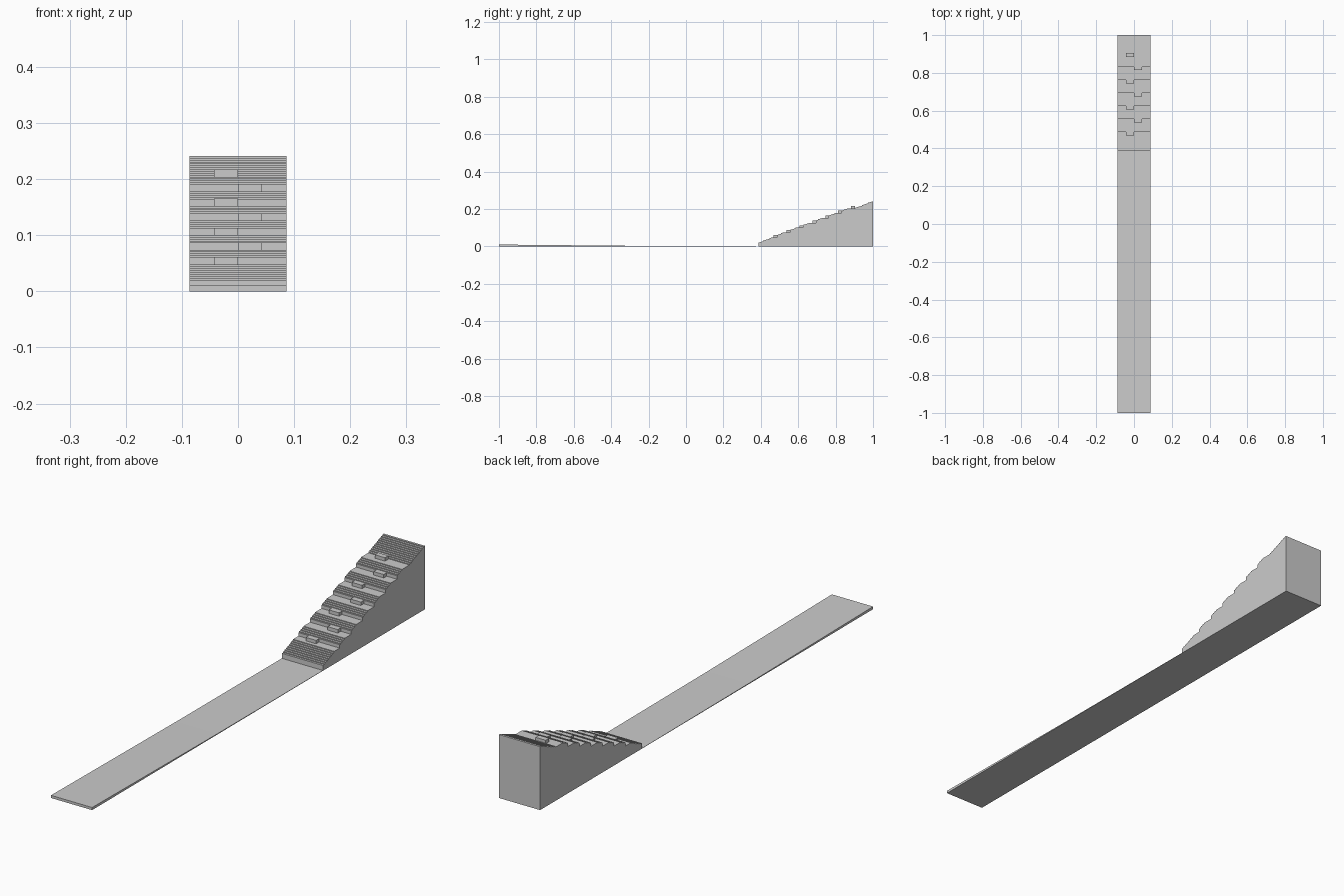
import bpy, bmesh

if "Cube" in bpy.data.objects:
    bpy.data.objects.remove(bpy.data.objects["Cube"])

HALF = 0.0865      # half width of everything
PITCH_Y, PITCH_Z = 0.069, 0.026
RUN_Y, RISE = 0.0087, 0.0033   # one fine step
FIRST_Y, FIRST_Z = 0.487, 0.048  # first tall riser


def extrude_profile(name, pts, x0, x1):
    """Side profile (y, z) extruded along x."""
    bm = bmesh.new()
    face = bm.faces.new([bm.verts.new((x0, y, z)) for y, z in pts])
    ext = bmesh.ops.extrude_face_region(bm, geom=[face])
    moved = [v for v in ext["geom"] if isinstance(v, bmesh.types.BMVert)]
    bmesh.ops.translate(bm, verts=moved, vec=(x1 - x0, 0, 0))
    bmesh.ops.recalc_face_normals(bm, faces=bm.faces)
    mesh = bpy.data.meshes.new(name)
    bm.to_mesh(mesh)
    bm.free()
    obj = bpy.data.objects.new(name, mesh)
    bpy.context.collection.objects.link(obj)
    return obj


def fine_steps(y, z, count, rise, run):
    """Small stairs: vertical riser followed by a tread."""
    pts = []
    for i in range(count):
        pts.append((y + i * run, z + (i + 1) * rise))
        pts.append((y + (i + 1) * run, z + (i + 1) * rise))
    return pts


# Thin tapering runway
extrude_profile("runway", [(-1, 0), (0.388, 0), (0.388, 0.001),
                           (-0.25, 0.003), (-1, 0.01)], -HALF, HALF)

# Stepped stand: fine steps, flat landing, tall riser, repeated
profile = [(1, 0), (0.387, 0), (0.387, 0.02)]
profile += [(0.395, 0.02)] + fine_steps(0.395, 0.02, 8, 0.0035, 0.0085)
for i in range(6):
    y, z = FIRST_Y + i * PITCH_Y, FIRST_Z + i * PITCH_Z
    profile += [(y, z), (y, z + 0.0128), (y + 0.004, z + 0.0128)]
    profile += fine_steps(y + 0.004, z + 0.0128, 4, RISE, RUN_Y)

# Last landing and the upper flight
top_z = FIRST_Z + 6 * PITCH_Z
profile.append((0.906, top_z))
n = 11
profile += fine_steps(0.906, top_z, n, (0.241 - top_z) / n, 0.094 / n)
extrude_profile("stepped_stand", profile, -HALF, HALF)

# Blocks alternating left and right on the landings
for i in range(7):
    y, z = FIRST_Y + i * PITCH_Y, FIRST_Z + i * PITCH_Z
    x0 = -0.043 if i % 2 == 0 else 0.0
    extrude_profile("landing_block_%d" % (i + 1),
                    [(y - 0.018, z), (y + 0.003, z),
                     (y + 0.003, z + 0.0131), (y - 0.018, z + 0.0131)],
                    x0, x0 + 0.043)
